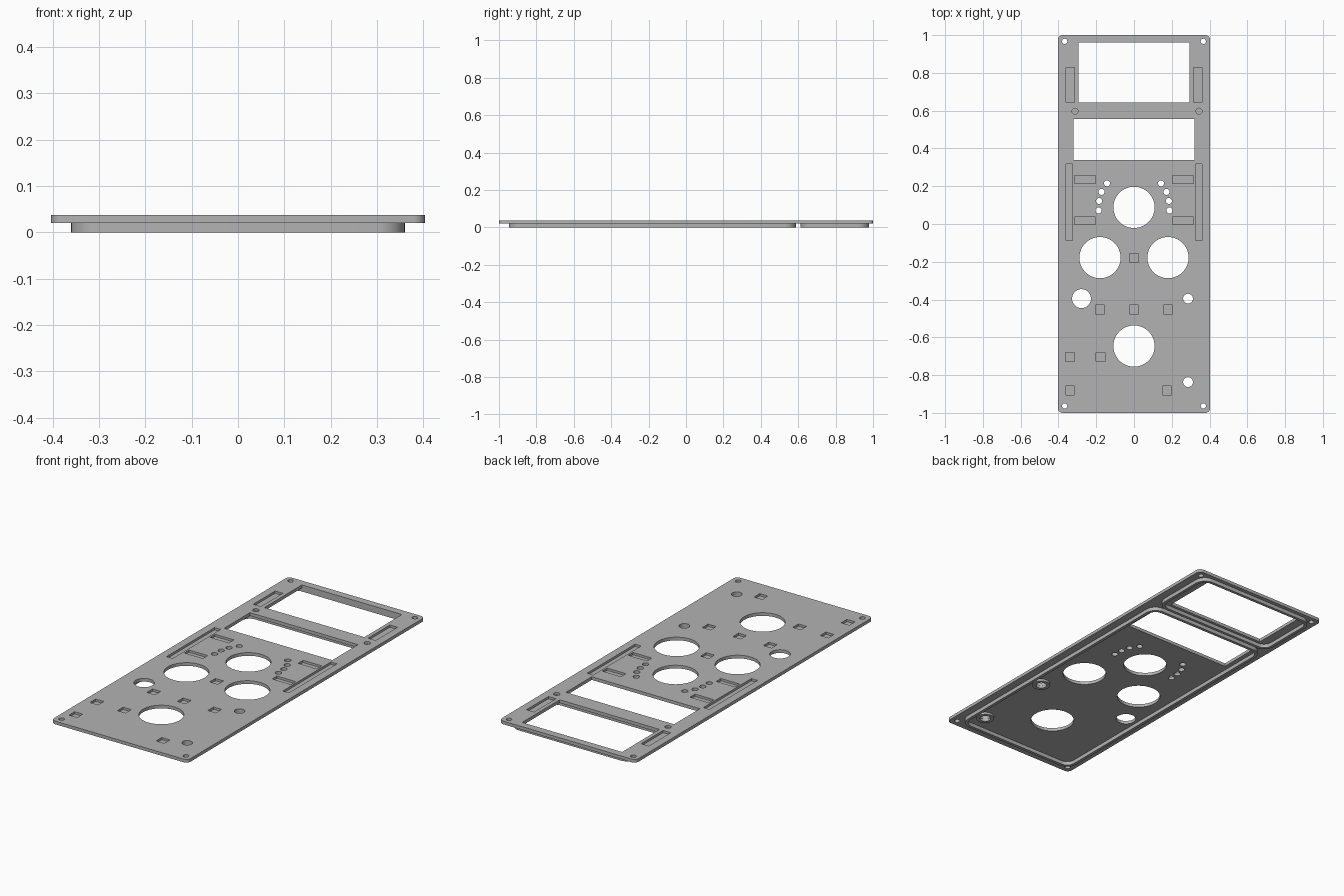
import bpy, bmesh, math

cube = bpy.data.objects.get("Cube")
if cube:
    bpy.data.objects.remove(cube, do_unlink=True)

grey = bpy.data.materials.new("panel grey")
grey.use_nodes = True
grey.diffuse_color = (0.45, 0.45, 0.45, 1)
grey.node_tree.nodes["Principled BSDF"].inputs["Base Color"].default_value = (0.45, 0.45, 0.45, 1)

BOTTOM, FLOOR, TOP = 0.02, 0.025, 0.037


def circle(x, y, r, n=48):
    return [(x + r * math.cos(math.tau * i / n), y + r * math.sin(math.tau * i / n)) for i in range(n)]


def box(x0, x1, y0, y1):
    return [(x0, y0), (x1, y0), (x1, y1), (x0, y1)]


def rounded(x0, x1, y0, y1, r, n=8):
    centres = [(x1 - r, y1 - r), (x0 + r, y1 - r), (x0 + r, y0 + r), (x1 - r, y0 + r)]
    return [(cx + r * math.cos(math.pi / 2 * (q + i / n)), cy + r * math.sin(math.pi / 2 * (q + i / n)))
            for q, (cx, cy) in enumerate(centres) for i in range(n + 1)]


def add_prism(bm, outline, z0, z1):
    low = [bm.verts.new((x, y, z0)) for x, y in outline]
    high = [bm.verts.new((x, y, z1)) for x, y in outline]
    bm.faces.new(low[::-1])
    bm.faces.new(high)
    for i in range(len(low)):
        j = (i + 1) % len(low)
        bm.faces.new((low[i], low[j], high[j], high[i]))


def add_ring(bm, outer, inner, z0, z1):
    loops = [[bm.verts.new((x, y, z)) for x, y in o]
             for o, z in ((outer, z0), (outer, z1), (inner, z1), (inner, z0))]
    n = len(outer)
    for k in range(4):
        a, b = loops[k], loops[(k + 1) % 4]
        for i in range(n):
            j = (i + 1) % n
            bm.faces.new((a[i], a[j], b[j], b[i]))


def finish(name, bm):
    bmesh.ops.recalc_face_normals(bm, faces=bm.faces)
    mesh = bpy.data.meshes.new(name)
    bm.to_mesh(mesh)
    bm.free()
    obj = bpy.data.objects.new(name, mesh)
    bpy.context.collection.objects.link(obj)
    mesh.materials.append(grey)
    return obj


def smooth(obj):
    bpy.ops.object.select_all(action='DESELECT')
    obj.select_set(True)
    bpy.context.view_layer.objects.active = obj
    bpy.ops.object.shade_smooth_by_angle(angle=math.radians(30))


# Openings that go right through
through = [box(-0.295, 0.295, 0.644, 0.96), box(-0.319, 0.319, 0.339, 0.556)]
for x, y in ((0, 0.088), (-0.18, -0.178), (0.18, -0.178), (0, -0.646)):
    through.append(circle(x, y, 0.109, 64))
through.append(circle(-0.278, -0.395, 0.05))
sockets = [(0.286, -0.395), (0.286, -0.837)]
through += [circle(x, y, 0.026, 32) for x, y in sockets]
for s in (-1, 1):
    for x, y in ((0.143, 0.215), (0.172, 0.17), (0.185, 0.122), (0.188, 0.072)):
        through.append(circle(s * x, y, 0.016, 24))
    for y in (0.967, -0.963):
        through.append(circle(s * 0.367, y, 0.014, 24))

# Shallow pockets in the top face
pockets = [circle(-0.312, 0.597, 0.016, 24), circle(0.344, 0.597, 0.016, 24)]
for s in (-1, 1):
    for x0, x1, y0, y1 in ((0.316, 0.361, 0.644, 0.829), (0.325, 0.361, -0.087, 0.318),
                           (0.204, 0.315, 0.215, 0.257), (0.204, 0.315, -0.003, 0.037)):
        pockets.append(box(min(s * x0, s * x1), max(s * x0, s * x1), y0, y1))
for x, y in ((0, -0.18), (-0.18, -0.453), (0, -0.453), (0.18, -0.453),
             (-0.339, -0.705), (-0.177, -0.705), (-0.339, -0.882), (0.175, -0.882)):
    pockets.append(box(x - 0.024, x + 0.024, y - 0.024, y + 0.024))

# Face plate with everything cut out of it
bm = bmesh.new()
add_prism(bm, rounded(-0.403, 0.403, -1, 1, 0.025), BOTTOM, TOP)
plate = finish("face_plate", bm)

bm = bmesh.new()
for outline in through:
    add_prism(bm, outline, -0.05, 0.1)
for outline in pockets:
    add_prism(bm, outline, FLOOR, 0.1)
cutter = finish("plate_cutter", bm)
cutter.hide_render = True

cut = plate.modifiers.new("openings", 'BOOLEAN')
cut.operation = 'DIFFERENCE'
cut.solver = 'EXACT'
cut.object = cutter
bpy.context.view_layer.objects.active = plate
bpy.ops.object.modifier_apply(modifier=cut.name)
bpy.data.objects.remove(cutter, do_unlink=True)
smooth(plate)

# Locating rims on the underside
WALL = 0.016
for name, y0, y1 in (("lower_rim", -0.947, 0.588), ("upper_rim", 0.613, 0.979)):
    bm = bmesh.new()
    add_ring(bm, rounded(-0.36, 0.36, y0, y1, 0.06),
             rounded(-0.36 + WALL, 0.36 - WALL, y0 + WALL, y1 - WALL, 0.06 - WALL), 0, BOTTOM + 0.001)
    smooth(finish(name, bm))

# Collars around the two sockets on the underside
for name, (x, y) in zip(("upper_socket_collar", "lower_socket_collar"), sockets):
    bm = bmesh.new()
    add_ring(bm, circle(x, y, 0.045, 32), circle(x, y, 0.027, 32), 0.008, BOTTOM + 0.001)
    smooth(finish(name, bm))
